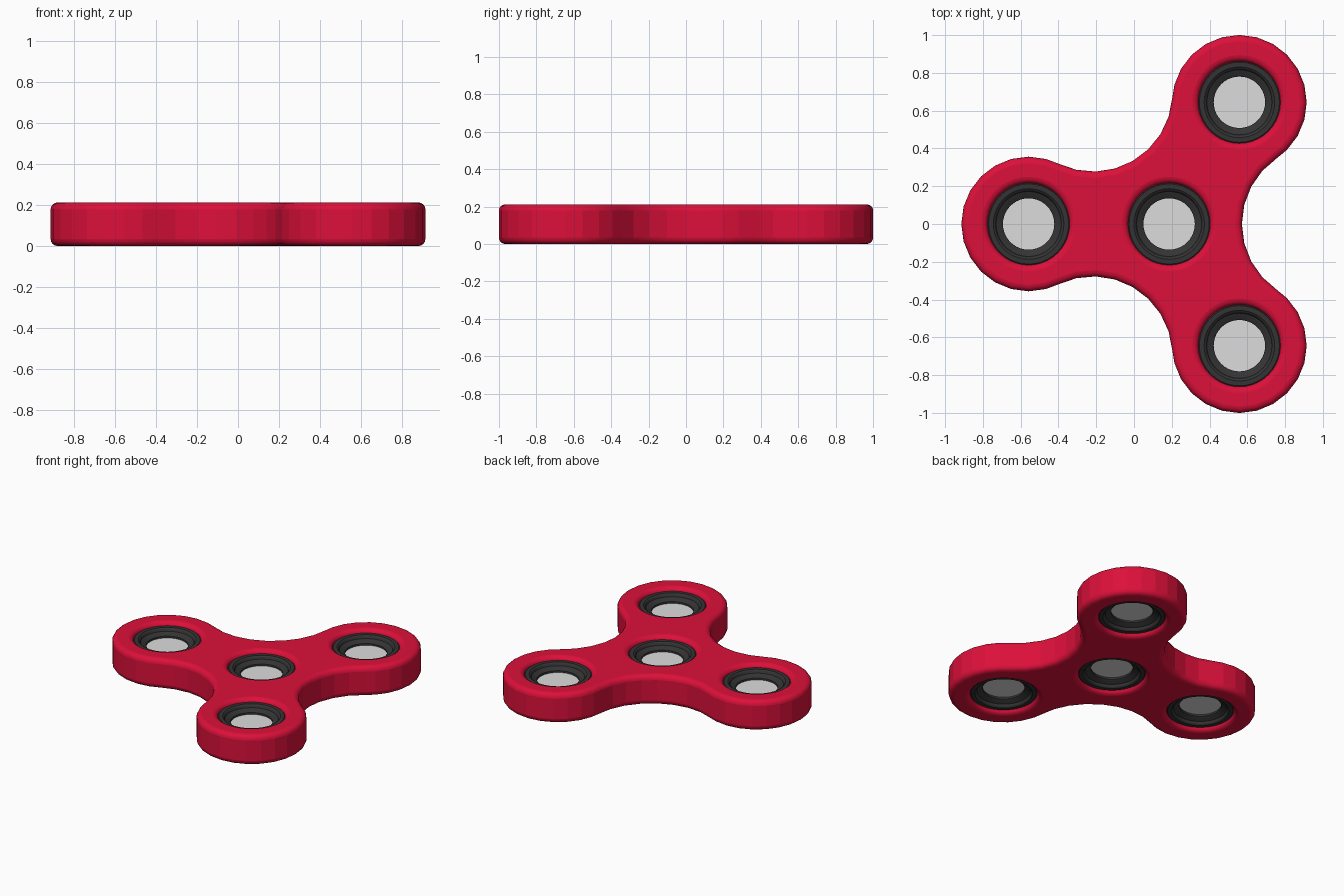
import bpy, bmesh, math
from mathutils import Vector, Matrix

if "Cube" in bpy.data.objects:
    bpy.data.objects.remove(bpy.data.objects["Cube"])

HUB = 0.186        # x of the centre hole
REACH = 0.744      # hub to lobe centre
LOBE = 0.356       # lobe radius
WAIST = 0.385      # hub to the valley between two arms
HOLE = 0.216
B = 0.034          # rounded edge
H = 0.212          # height
ARMS = [math.radians(a) for a in (60, 180, 300)]


def material(name, rgb):
    m = bpy.data.materials.new(name)
    m.diffuse_color = (*rgb, 1)
    m.use_nodes = True
    m.node_tree.nodes["Principled BSDF"].inputs["Base Color"].default_value = m.diffuse_color
    return m


red = material("red plastic", (0.72, 0.005, 0.042))
black = material("black ring", (0.034, 0.034, 0.034))
grey = material("light grey metal", (0.72, 0.72, 0.72))


def polar(c, r, a):
    return Vector((c[0] + r * math.cos(a), c[1] + r * math.sin(a)))


# One arm outline: convex lobe, then a tangent concave valley to the next arm
D = (REACH**2 - (LOBE - WAIST)**2) / (REACH + 2 * (LOBE - WAIST))
lobe_c = Vector((REACH, 0))
valley_c = polar((0, 0), D, math.radians(60))
to_valley = valley_c - lobe_c
t = math.atan2(to_valley.y, to_valley.x)
half = math.radians(240) - math.atan2(-to_valley.y, -to_valley.x) - 2 * math.pi
half = abs((half + math.pi) % (2 * math.pi) - math.pi)
n = int(math.degrees(t) // 15)
angles = [-t] + [math.radians(15 * i) for i in range(-n, n + 1)] + [t]
arm = [polar(lobe_c, LOBE - B, a) for a in angles]
SEG = 8
arm += [polar(valley_c, D - WAIST + B, math.radians(240) + half - 2 * half * i / SEG)
        for i in range(1, SEG)]

outline = []
for a in ARMS:
    rot = Matrix.Rotation(a, 2)
    outline += [rot @ p + Vector((HUB, 0)) for p in arm]
centres = [Vector((HUB, 0))] + [polar((HUB, 0), REACH, a) for a in ARMS]

# Body: filled curve with four holes and rounded edges
cu = bpy.data.curves.new("body", 'CURVE')
cu.dimensions = '2D'
cu.fill_mode = 'BOTH'
cu.extrude = H / 2 - B
cu.bevel_depth = B
cu.bevel_resolution = 3


def loop(points):
    s = cu.splines.new('POLY')
    s.points.add(len(points) - 1)
    for sp, p in zip(s.points, points):
        sp.co = (p.x, p.y, 0, 1)
    s.use_cyclic_u = True


loop(outline)
for c in centres:
    loop([polar(c, HOLE + B, 2 * math.pi * i / 40) for i in range(40)])
body = bpy.data.objects.new("body", cu)
bpy.context.collection.objects.link(body)
body.location.z = H / 2
bpy.context.view_layer.objects.active = body
body.select_set(True)
bpy.ops.object.convert(target='MESH')
body = bpy.context.view_layer.objects.active
me = body.data
bm = bmesh.new()
bm.from_mesh(me)
bmesh.ops.remove_doubles(bm, verts=bm.verts, dist=0.0005)
bmesh.ops.recalc_face_normals(bm, faces=bm.faces)
for f in bm.faces:
    # flat caps and facets, smooth rounded edges
    f.smooth = 0.05 < abs(f.normal.z) < 0.999
    f.material_index = 0
bm.to_mesh(me)
bm.free()
me.materials.clear()
me.materials.append(red)


def lathe(name, profile, c, mat, steps=40):
    bm = bmesh.new()
    rings = [[bm.verts.new((r * math.cos(2 * math.pi * i / steps),
                            r * math.sin(2 * math.pi * i / steps), z))
              for i in range(steps)] for r, z in profile]
    for k in range(len(rings)):
        p, q = rings[k], rings[(k + 1) % len(rings)]
        for i in range(steps):
            j = (i + 1) % steps
            bm.faces.new((p[i], p[j], q[j], q[i]))
    bmesh.ops.recalc_face_normals(bm, faces=bm.faces)
    me = bpy.data.meshes.new(name)
    bm.to_mesh(me)
    bm.free()
    me.materials.append(mat)
    ob = bpy.data.objects.new(name, me)
    ob.location = (c.x, c.y, H / 2)
    bpy.context.collection.objects.link(ob)
    bpy.ops.object.select_all(action='DESELECT')
    bpy.context.view_layer.objects.active = ob
    ob.select_set(True)
    bpy.ops.object.shade_smooth_by_angle(angle=math.radians(25))


# Bearing ring with a stepped funnel, mirrored top to bottom
top = [(0.219, 0.078), (0.212, 0.083), (0.187, 0.083), (0.178, 0.076),
       (0.172, 0.062), (0.145, 0.050), (0.136, 0.044), (0.136, 0.028)]
ring = top + [(r, -z) for r, z in reversed(top)]
names = ["centre", "upper_arm", "left_arm", "lower_arm"]
for nm, c in zip(names, centres):
    lathe(nm + "_bearing_ring", ring, c, black)
    # Metal disc filling the ring
    bpy.ops.mesh.primitive_cylinder_add(vertices=40, radius=0.139, depth=0.062,
                                        location=(c.x, c.y, H / 2))
    disc = bpy.context.object
    disc.name = nm + "_metal_disc"
    disc.data.materials.append(grey)
